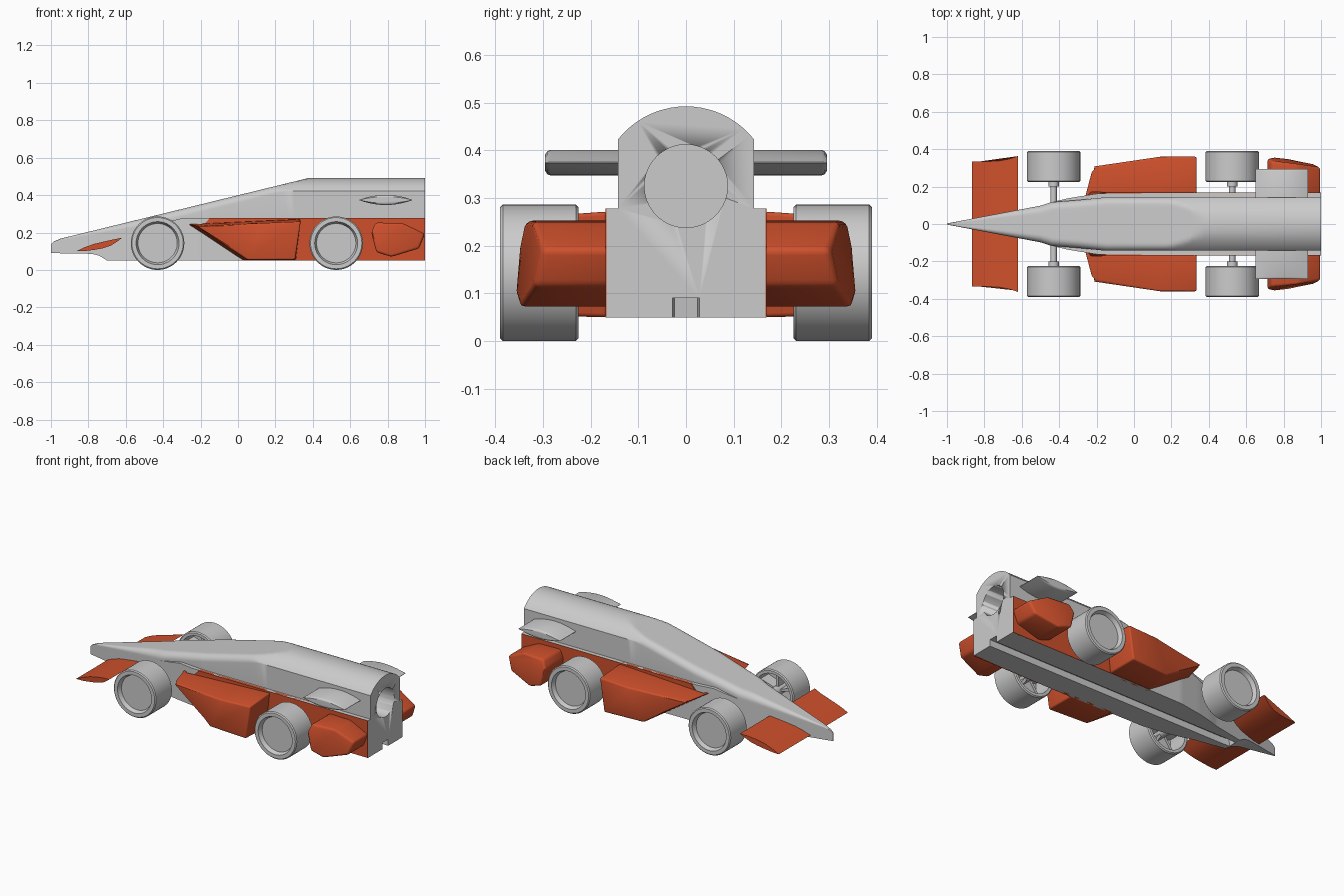
import bpy, bmesh, math

if "Cube" in bpy.data.objects:
    bpy.data.objects.remove(bpy.data.objects["Cube"])

red = bpy.data.materials.new("red_paint")
red.diffuse_color = (0.62, 0.08, 0.025, 1)
red.use_nodes = True
red.node_tree.nodes["Principled BSDF"].inputs["Base Color"].default_value = red.diffuse_color


def finish(name, bm, mat=None, angle=35):
    bmesh.ops.recalc_face_normals(bm, faces=bm.faces)
    me = bpy.data.meshes.new(name)
    bm.to_mesh(me)
    bm.free()
    ob = bpy.data.objects.new(name, me)
    bpy.context.collection.objects.link(ob)
    if mat:
        me.materials.append(mat)
    bpy.ops.object.select_all(action='DESELECT')
    bpy.context.view_layer.objects.active = ob
    ob.select_set(True)
    bpy.ops.object.shade_smooth_by_angle(angle=math.radians(angle))
    return ob


def loft(name, rings, mat=None, bevel=0, angle=35):
    """Skin a list of equal-length closed rings and cap both ends."""
    bm = bmesh.new()
    vs = [[bm.verts.new(p) for p in r] for r in rings]
    n = len(vs[0])
    for a, b in zip(vs, vs[1:]):
        for i in range(n):
            bm.faces.new((a[i], a[(i + 1) % n], b[(i + 1) % n], b[i]))
    bm.faces.new(vs[0])
    bm.faces.new(vs[-1])
    bmesh.ops.recalc_face_normals(bm, faces=bm.faces)
    if bevel:
        edges = [e for e in bm.edges if e.calc_face_angle(0) > 0.3]
        bmesh.ops.bevel(bm, geom=edges, offset=bevel, segments=3, profile=0.5,
                        affect='EDGES', clamp_overlap=True)
    return finish(name, bm, mat, angle)


def both_sides(name, rings, mat=None, bevel=0, angle=35):
    for side, s in (("left", -1), ("right", 1)):
        loft(f"{name}_{side}", [[(x, s * y, z) for x, y, z in r] for r in rings],
             mat, bevel, angle)


def interp(table, x):
    for (x0, a), (x1, b) in zip(table, table[1:]):
        if x <= x1:
            return a + (b - a) * max(0, (x - x0) / (x1 - x0))
    return table[-1][1]


def cylinder(name, radius, p, axis, length, seg=48):
    """Cylinder starting at p running along +x or +y."""
    rings = []
    for d in (0, length):
        ring = []
        for i in range(seg):
            c, s = (f(2 * math.pi * i / seg) * radius for f in (math.cos, math.sin))
            ring.append((p[0] + d, p[1] + c, p[2] + s) if axis == 'x'
                        else (p[0] + c, p[1] + d, p[2] + s))
        rings.append(ring)
    return loft(name, rings)


# Body: cross-sections along x, arched roof cut by a sloping plane
upper = [(-1, .003), (-.5, .098), (-.44, .117), (-.3, .128), (-.15, .143), (1, .143)]
lower = [(-1, .003), (-.5, .098), (-.44, .117), (-.35, .138), (-.2, .162), (.3, .167), (1, .167)]
top = [(-1, .138), (-.985, .152), (-.95, .167), (.38, .492), (1, .492)]
bottom = [(-1, .09), (-.78, .086), (-.74, .075), (-.7, .05), (1, .05)]
groove = [(-.7, 0), (-.695, .04), (1, .04)]


def section(x):
    wu, wl = interp(upper, x), interp(lower, x)
    t, b, g = interp(top, x), interp(bottom, x), interp(groove, x)
    r = min(.04, wu * .4)
    gw = min(.028, wl * .4)

    def roof(y):
        arc = .492 - .181 + math.sqrt(.181 ** 2 - y * y)
        e = max(0, y - (wu - r))
        return min(arc, t - r + math.sqrt(max(0, r * r - e * e)))
    step = min(.278, roof(wu) - .01)
    half = [(gw, b + g), (gw, b), (wl, b), (wl, step), (wu, step)]
    half += [(wu * math.cos(k * math.pi / 28), roof(wu * math.cos(k * math.pi / 28)))
             for k in range(14)]
    pts = half + [(0, roof(0))] + [(-y, z) for y, z in reversed(half)]
    return [(x, y, z) for y, z in pts]


xs = {p[0] for tab in (upper, lower, top, bottom, groove) for p in tab}
xs |= {-.95 + .035 * i for i in range(39)}
body = loft("body", [section(x) for x in sorted(xs)], angle=30)

# Round chamber bored into the tail
cutter = cylinder("chamber_cutter", .087, (.5, 0, .325), 'x', .6, 64)
cutter.hide_render = True
mod = body.modifiers.new("chamber", 'BOOLEAN')
mod.object, mod.operation, mod.solver = cutter, 'DIFFERENCE', 'EXACT'
bpy.context.view_layer.objects.active = body
bpy.ops.object.modifier_apply(modifier=mod.name)
bpy.data.objects.remove(cutter)

# Red lower side panels
panel = [(-.18, .245), (-.15, .278), (.999, .278), (.999, .05), (.03, .05)]
both_sides("side_panel", [[(x, y, z) for x, z in panel] for y in (.15, .169)], red)

# Side pods with undercut front
pod_in = [(-.27, .13, .245), (-.23, .165, .245), (.335, .165, .272), (.31, .165, .05), (.03, .165, .05)]
pod_out = [(-.23, .28, .24), (-.21, .30, .235), (.335, .36, .258), (.305, .36, .055), (.05, .345, .055)]
pod_out_mid = (.14, .36, .25)
pod_in.insert(2, (.14, .165, .263))
pod_out.insert(2, pod_out_mid)
both_sides("side_pod", [pod_in, pod_out], red, .012)

# Rear pods behind the back wheels
rear = [(.712, .20, .352), (.735, .253, .335), (.88, .25, .325), (1, .193, .30),
        (.968, .115, .32), (.82, .07, .35), (.74, .095, .357)]
both_sides("rear_pod", [[(x, .15, z) for x, z, _ in rear],
                        [(x, y, z) for x, z, y in rear]], red, .014)

# Front wing: thin curved blade with flared trailing tips
wing_top = [(-.865, .1), (-.82, .121), (-.77, .139), (-.72, .151), (-.67, .162), (-.62, .172)]
wing_low = [(-.645, .152), (-.68, .13), (-.72, .116), (-.77, .107), (-.82, .101)]
flare = [(-.87, .335), (-.74, .335), (-.69, .342), (-.65, .352), (-.62, .363)]
blade = wing_top + wing_low
both_sides("front_wing", [[(x, 0.0, z) for x, z in blade],
                          [(x, interp(flare, x), z) for x, z in blade]], red)

# Rear wing: lens-shaped stubs with rounded tips


def lens(y, k):
    n = 10
    us = [-1 + 2 * i / n for i in range(n + 1)]
    up = [(u, .001 + .026 * (1 - u * u)) for u in us]
    dn = [(u, -.001 - .026 * (1 - u * u)) for u in reversed(us)]
    return [(.79 + .141 * u, y, .374 + h * k) for u, h in up + dn]


both_sides("rear_wing", [lens(.12, 1), lens(.284, 1), lens(.291, .88), lens(.295, .65)])

# Wheels: lathed rim with recessed outer disc and open spoked inside
rim = [(0, .365), (.105, .365), (.115, .39), (.137, .39), (.143, .384), (.143, .231),
       (.137, .225), (.12, .225), (.12, .345), (.028, .345), (.028, .2), (0, .2)]
for label, wx in (("front", -.43), ("rear", .525)):
    for side, s in (("left", -1), ("right", 1)):
        bm = bmesh.new()
        vs = [bm.verts.new((r, s * y, 0)) for r, y in rim]
        es = [bm.edges.new(p) for p in zip(vs, vs[1:])]
        bmesh.ops.spin(bm, geom=vs + es, cent=(0, 0, 0), axis=(0, 1, 0),
                       angle=2 * math.pi, steps=64, use_duplicate=False)
        bmesh.ops.remove_doubles(bm, verts=bm.verts, dist=1e-5)
        bmesh.ops.translate(bm, verts=bm.verts, vec=(wx, 0, .143))
        finish(f"{label}_wheel_{side}", bm)
        for i in range(5):
            a = 2 * math.pi * i / 5 + math.pi / 2
            c, d = math.cos(a), math.sin(a)
            rings = [[(wx + r * c - w * d, s * y, .143 + r * d + w * c)
                      for w, y in ((-.008, .27), (.008, .27), (.008, .348), (-.008, .348))]
                     for r in (.02, .124)]
            loft(f"{label}_spoke_{side}_{i + 1}", rings)
    cylinder(f"{label}_axle", .017, (wx, -.21, .143), 'y', .42, 24)
